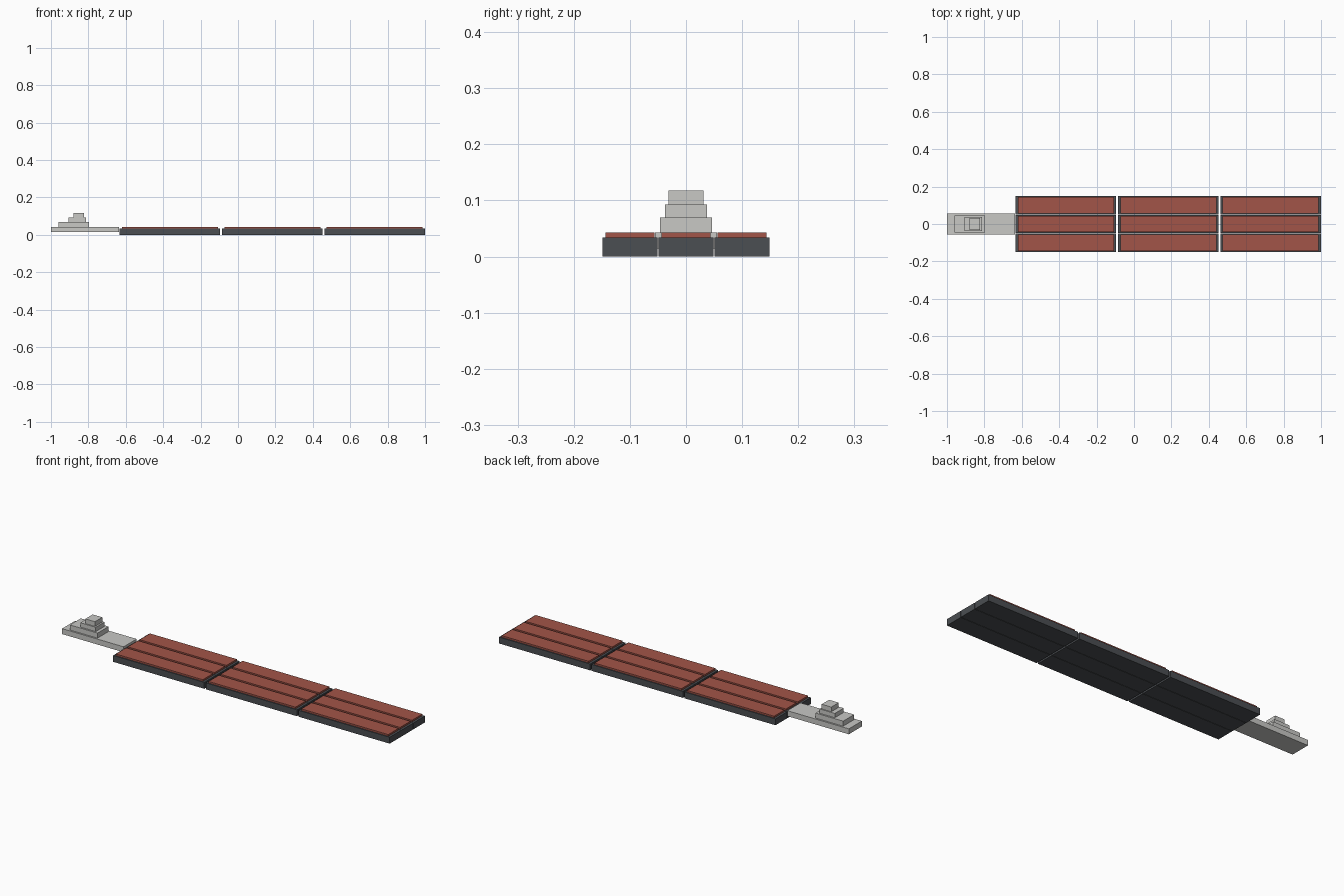
import bpy

cube = bpy.data.objects.get("Cube")
if cube:
    bpy.data.objects.remove(cube, do_unlink=True)


def make_material(name, rgb):
    mat = bpy.data.materials.new(name)
    mat.use_nodes = True
    mat.diffuse_color = (*rgb, 1)
    mat.node_tree.nodes["Principled BSDF"].inputs["Base Color"].default_value = (*rgb, 1)
    return mat


slate = make_material("slate hull", (0.07, 0.077, 0.085))
red = make_material("rust red cover", (0.36, 0.09, 0.065))
grey = make_material("light grey", (0.58, 0.58, 0.56))


def box(name, x, y, z, mat):
    """Box from (min, max) pairs along each axis."""
    spans = (x, y, z)
    bpy.ops.mesh.primitive_cube_add(size=1, location=[(a + b) / 2 for a, b in spans])
    obj = bpy.context.object
    obj.name = name
    obj.scale = [b - a for a, b in spans]
    bpy.ops.object.transform_apply(location=False, rotation=False, scale=True)
    obj.data.materials.append(mat)
    return obj


# Barges: three columns by three rows, each a hull with a raised hatch cover
LENGTH, WIDTH = 0.538, 0.098
PITCH_X, PITCH_Y = 0.5475, 0.1
END, SIDE = 0.0125, 0.0055
HULL_TOP, COVER_TOP = 0.034, 0.043

for col in range(3):
    x0 = 1 - LENGTH - (2 - col) * PITCH_X
    x1 = x0 + LENGTH
    for row in (-1, 0, 1):
        y0 = row * PITCH_Y - WIDTH / 2
        y1 = y0 + WIDTH
        tag = f"{col + 1}_{row + 2}"
        box(f"barge_hull_{tag}", (x0, x1), (y0, y1), (0, HULL_TOP), slate)
        box(f"barge_cover_{tag}", (x0 + END, x1 - END), (y0 + SIDE, y1 - SIDE),
            (HULL_TOP, COVER_TOP), red)

# Pusher boat: flat hull with stepped deckhouses, (name, x span, half width, z span)
boat_parts = [
    ("boat_hull", (-1, -0.637), 0.055, (0.014, 0.043)),
    ("lower_deckhouse", (-0.96, -0.797), 0.046, (0.043, 0.07)),
    ("upper_deckhouse", (-0.905, -0.814), 0.037, (0.07, 0.093)),
    ("wheelhouse", (-0.88, -0.823), 0.031, (0.093, 0.118)),
]
for name, x, half, z in boat_parts:
    box(name, x, (-half, half), z, grey)
